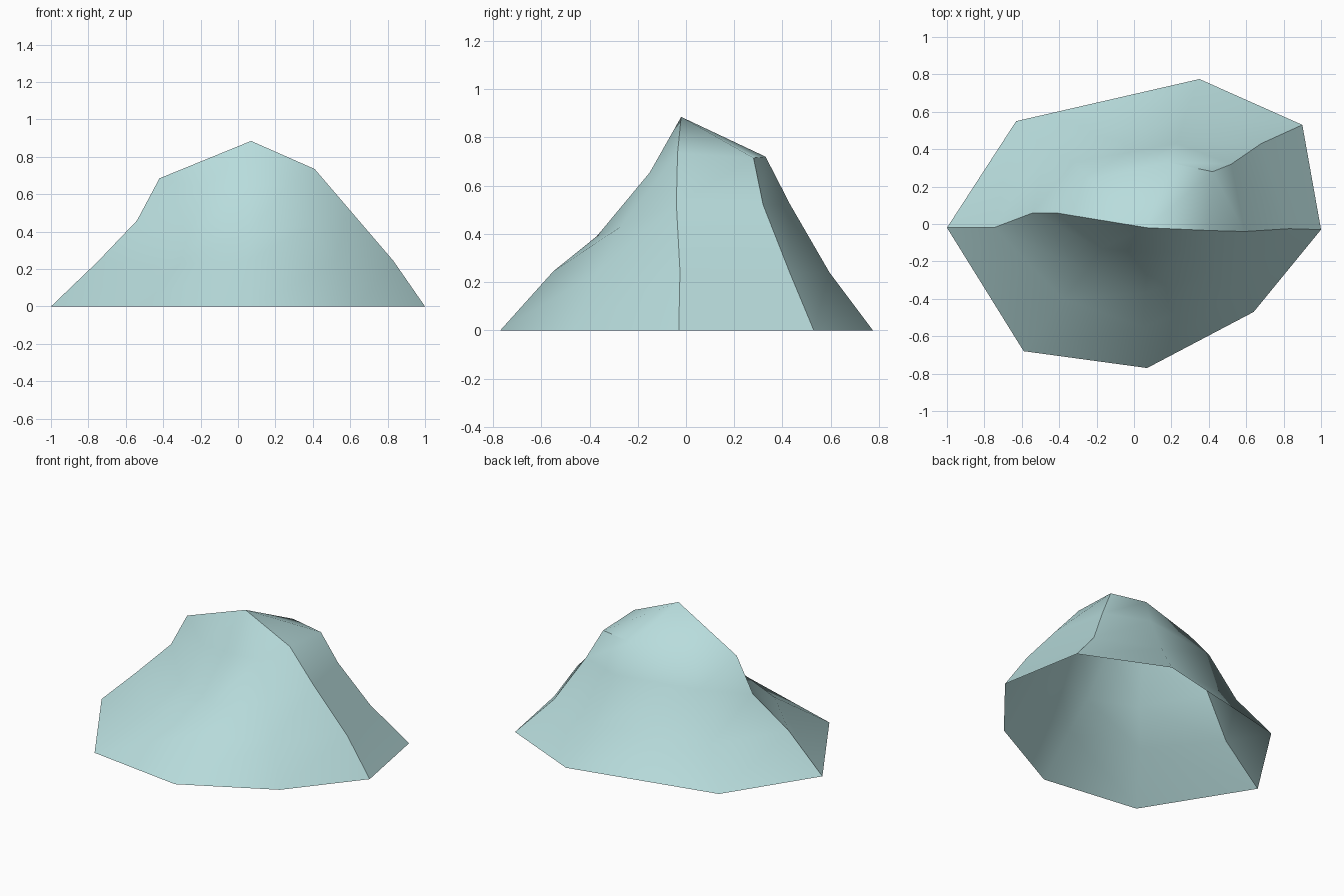
import bpy, bmesh, math

# Eight ridge lines running uphill, counter-clockwise from the west corner;
# each has a foot, two mid points and a shoulder just under the summit.
RIDGES = [
    [(-1.00, -0.02, 0), (-0.75, -0.02, 0.24), (-0.54, 0.06, 0.46), (-0.42, 0.06, 0.685)],    # west
    [(-0.59, -0.68, 0), (-0.38, -0.40, 0.22), (-0.25, -0.25, 0.40), (-0.18, -0.13, 0.63)],   # south-west
    [(0.07, -0.77, 0), (0.05, -0.55, 0.245), (0.06, -0.37, 0.39), (0.07, -0.155, 0.64)],     # south
    [(0.64, -0.47, 0), (0.52, -0.37, 0.24), (0.39, -0.27, 0.43), (0.27, -0.15, 0.655)],      # south-east
    [(1.00, -0.03, 0), (0.83, -0.025, 0.245), (0.59, -0.04, 0.525), (0.41, -0.035, 0.735)],  # east
    [(0.90, 0.53, 0), (0.68, 0.43, 0.24), (0.52, 0.32, 0.52), (0.42, 0.28, 0.715)],          # north-east
    [(0.35, 0.775, 0), (0.28, 0.595, 0.24), (0.23, 0.43, 0.525), (0.18, 0.33, 0.72)],        # north
    [(-0.63, 0.55, 0), (-0.47, 0.41, 0.24), (-0.32, 0.33, 0.535), (-0.24, 0.24, 0.68)],      # north-west
]
SUMMIT = (0.07, -0.02, 0.885)

# Rock shell, open underneath: quads between ridges, fan to the summit
bm = bmesh.new()
ridges = [[bm.verts.new(p) for p in ridge] for ridge in RIDGES]
summit = bm.verts.new(SUMMIT)
for i, a in enumerate(ridges):
    b = ridges[(i + 1) % len(ridges)]
    for j in range(len(a) - 1):
        bm.faces.new((a[j], b[j], b[j + 1], a[j + 1]))
    bm.faces.new((a[-1], b[-1], summit))

mesh = bpy.data.meshes.new("rock_mound")
bm.to_mesh(mesh)
bm.free()
rock = bpy.data.objects.new("rock_mound", mesh)
bpy.context.collection.objects.link(rock)

# Single pale teal colour
teal = bpy.data.materials.new("pale_teal")
teal.diffuse_color = (0.48, 0.72, 0.72, 1)
mesh.materials.append(teal)

# Soft slopes with sharp ridges
bpy.context.view_layer.objects.active = rock
rock.select_set(True)
bpy.ops.object.shade_smooth_by_angle(angle=math.radians(35))
